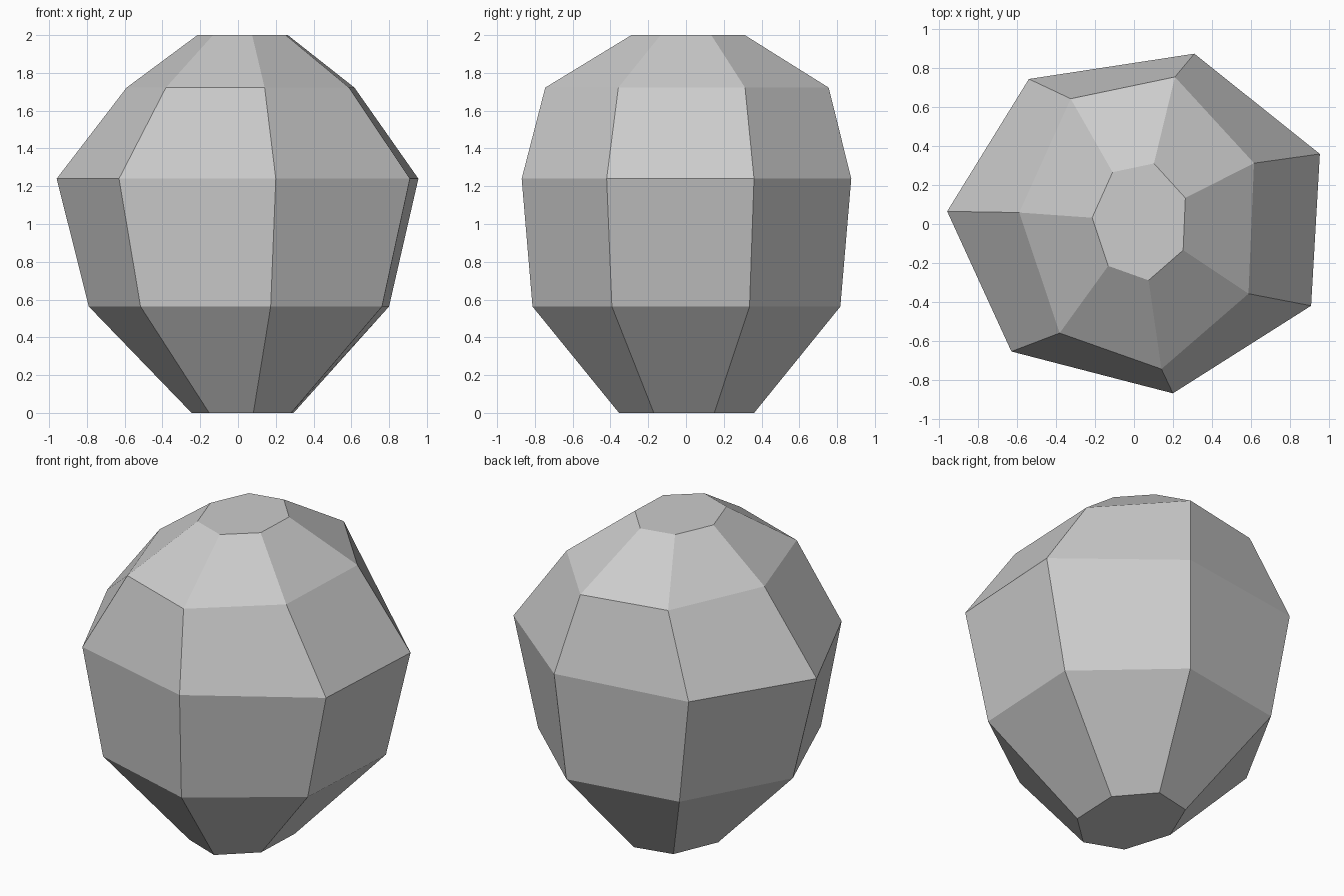
import bpy
import bmesh

cube = bpy.data.objects.get("Cube")
if cube:
    bpy.data.objects.remove(cube, do_unlink=True)

# Seven-sided outline at the widest level
outline = [(0.31, 0.875), (-0.54, 0.745), (-0.96, 0.065), (-0.63, -0.655),
           (0.2, -0.87), (0.91, -0.42), (0.955, 0.36)]

# Levels: height, x scale, y scale, x shift, y shift
levels = [(0.0, 0.282, 0.41, 0.025, 0.002),
          (0.563, 0.83, 0.934, 0.007, 0.0),
          (1.24, 1.0, 1.0, 0.0, 0.0),
          (1.722, 0.63, 0.86, 0.015, 0.003),
          (2.0, 0.25, 0.344, 0.025, 0.01)]

# Plain light grey stone
grey = bpy.data.materials.new("light_grey")
grey.use_nodes = True
colour = (0.604, 0.604, 0.604, 1)
grey.diffuse_color = colour
grey.node_tree.nodes["Principled BSDF"].inputs["Base Color"].default_value = colour

# Faceted body: stacked rings joined by quads, capped at both ends
bm = bmesh.new()
rings = [[bm.verts.new((x * sx + dx, y * sy + dy, z)) for x, y in outline]
         for z, sx, sy, dx, dy in levels]
count = len(outline)
for low, high in zip(rings, rings[1:]):
    for i in range(count):
        j = (i + 1) % count
        bm.faces.new((low[i], low[j], high[j], high[i]))
bm.faces.new(rings[0][::-1])
bm.faces.new(rings[-1])
bmesh.ops.recalc_face_normals(bm, faces=bm.faces)

mesh = bpy.data.meshes.new("faceted_stone")
bm.to_mesh(mesh)
bm.free()
mesh.materials.append(grey)
stone = bpy.data.objects.new("faceted_stone", mesh)
bpy.context.collection.objects.link(stone)
